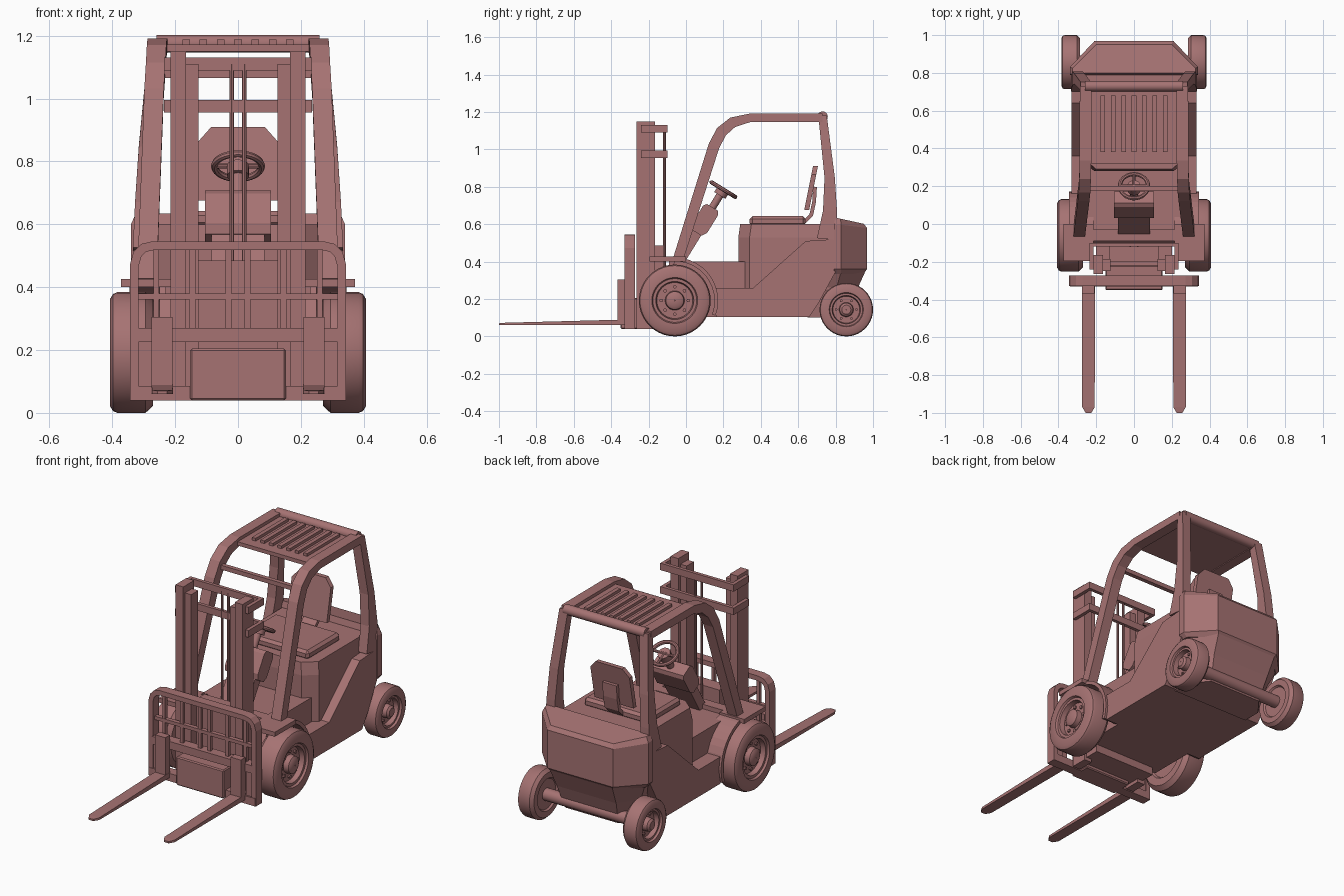
import bpy, bmesh, math
from mathutils import Vector

cube = bpy.data.objects.get("Cube")
if cube:
    bpy.data.objects.remove(cube, do_unlink=True)

paint = bpy.data.materials.new("dusty_red")
paint.use_nodes = True
COLOUR = (0.38, 0.17, 0.17, 1)
paint.diffuse_color = COLOUR
paint.node_tree.nodes["Principled BSDF"].inputs["Base Color"].default_value = COLOUR
X, Y, Z = Vector((1, 0, 0)), Vector((0, 1, 0)), Vector((0, 0, 1))


def finish(name, bm, mirror=False, smooth=False, bevel=0):
    bmesh.ops.remove_doubles(bm, verts=bm.verts, dist=0.0001)
    bmesh.ops.recalc_face_normals(bm, faces=bm.faces)
    mesh = bpy.data.meshes.new(name)
    bm.to_mesh(mesh)
    bm.free()
    mesh.materials.append(paint)
    ob = bpy.data.objects.new(name, mesh)
    bpy.context.collection.objects.link(ob)
    if bevel:
        mod = ob.modifiers.new("bevel", 'BEVEL')
        mod.width, mod.segments = bevel, 1
    if mirror:
        ob.modifiers.new("mirror", 'MIRROR')
    if smooth:
        bpy.ops.object.select_all(action='DESELECT')
        ob.select_set(True)
        bpy.context.view_layer.objects.active = ob
        bpy.ops.object.shade_smooth_by_angle(angle=math.radians(35))
    return ob


def loft(name, rings, closed=False, **kw):
    """Skin matching rings of points, capping the two ends."""
    bm = bmesh.new()
    vs = [[bm.verts.new(p) for p in ring] for ring in rings]
    n = len(vs[0])
    for a, b in zip(vs, vs[1:]):
        for i in range(n):
            j = (i + 1) % n
            bm.faces.new((a[i], a[j], b[j], b[i]))
    if not closed:
        bm.faces.new(vs[0])
        bm.faces.new(vs[-1])
    return finish(name, bm, **kw)


def prism_x(name, profile, x0, x1, **kw):
    return loft(name, [[(x, y, z) for y, z in profile] for x in (x0, x1)], **kw)


def box(name, xs, ys, zs, **kw):
    (y0, y1), (z0, z1) = ys, zs
    return prism_x(name, [(y0, z0), (y1, z0), (y1, z1), (y0, z1)], *xs, **kw)


def sweep(name, path, axis, wide, thick, **kw):
    """Rectangular bar along a path, mitred at its corners; wide runs along axis."""
    pts = [Vector(p) for p in path]
    thick = thick if isinstance(thick, list) else [thick] * len(pts)
    rings = []
    for i, p in enumerate(pts):
        a = (p - pts[max(i - 1, 0)]).normalized()
        b = (pts[min(i + 1, len(pts) - 1)] - p).normalized()
        t = (a + b).normalized()
        n = axis.cross(t).normalized()
        n *= thick[i] / 2 / max(t.dot(b if b.length else a), 0.5)
        w = axis * wide / 2
        rings.append([p + n + w, p - n + w, p - n - w, p + n - w])
    return loft(name, rings, **kw)


def rod(name, p, q, radius, sides=16, **kw):
    p, q = Vector(p), Vector(q)
    d = (q - p).normalized()
    u = d.orthogonal().normalized()
    v = d.cross(u)
    angles = [math.tau * i / sides for i in range(sides)]
    rings = [[c + (u * math.cos(a) + v * math.sin(a)) * radius for a in angles] for c in (p, q)]
    return loft(name, rings, smooth=True, **kw)


def wheel(name, y, r, x0, x1, bolts):
    """Tyre, dished rim and hub turned from one profile, with a ring of bolts."""
    m, w = (x0 + x1) / 2, (x1 - x0) / 2
    prof = [(.01, -w * .8), (.6, -w * .8), (.65, -w), (.88, -w), (1, -w * .65), (1, w * .65),
            (.97, w * .85), (.88, w), (.64, w), (.61, w - .012), (.53, w - .012), (.5, w - .04),
            (.27, w - .04), (.25, w - .01), (.17, w), (.01, w)]
    rings = []
    for k in range(40):
        a = math.tau * k / 40
        rings.append([(m + dx, y + r * f * math.cos(a), r + r * f * math.sin(a)) for f, dx in prof])
    loft(name, rings + rings[:1], closed=True, mirror=True, smooth=True)
    for k in range(bolts):
        a = math.tau * k / bolts
        cy, cz = y + r * .38 * math.cos(a), r + r * .38 * math.sin(a)
        rod(f"{name}_bolt_{k}", (x1 - .05, cy, cz), (x1 - .03, cy, cz), r * .05, 8, mirror=True)


# Wheels and axles
wheel("front_wheel", -0.06, 0.192, 0.27, 0.408, 8)
wheel("rear_wheel", 0.857, 0.143, 0.285, 0.385, 6)
rod("front_axle", (-0.3, -0.06, 0.19), (0.3, -0.06, 0.19), 0.05)
rod("rear_axle", (-0.3, 0.857, 0.143), (0.3, 0.857, 0.143), 0.035)

# Chassis, side panels and front fenders
prism_x("chassis", [(-0.12, 0.105), (0.7, 0.105), (0.7, 0.4), (-0.06, 0.4), (-0.12, 0.3)], -0.25, 0.25)
prism_x("side_panels", [(0.16, 0.105), (0.66, 0.105), (0.71, 0.18), (0.8, 0.345), (0.8, 0.52),
                        (0.64, 0.51), (0.36, 0.26), (0.16, 0.26)], -0.332, 0.332)
arch = [(0.28, -0.06 + 0.222 * math.cos(a), 0.19 + 0.222 * math.sin(a))
        for a in [math.radians(d) for d in range(-20, 96, 10)]]
sweep("front_fender", arch, X, 0.13, 0.02, mirror=True)
box("fender_plate", (0.215, 0.372), (-0.195, 0.0), (0.4, 0.426), mirror=True)
box("front_cowl", (-0.23, 0.23), (-0.09, -0.03), (0.37, 0.426))


# Engine hood with cut front corners
def outline(hw, hb, y0, ym, y1, zf):
    return [(x, y, zf(y)) for x, y in
            ((-hw, y0), (hw, y0), (hw, ym), (hb, y1), (-hb, y1), (-hw, ym))]


def hood_ring(z, grow):
    w, y = 0.28 + grow, 0.28 - grow
    return [(-w, 0.8, z), (w, 0.8, z), (w, y + 0.06, z), (w - 0.07, y, z), (-w + 0.07, y, z), (-w, y + 0.06, z)]


loft("engine_hood", [hood_ring(0.25, 0), hood_ring(0.53, 0), hood_ring(0.6, -0.01)])

# Counterweight and tapered tail
loft("counterweight", [
    outline(0.32, 0.19, 0.79, 0.83, 0.95, lambda y: 0.335),
    outline(0.34, 0.21, 0.79, 0.83, 0.968, lambda y: 0.36),
    outline(0.34, 0.21, 0.79, 0.83, 0.968, lambda y: 0.6 - (y - 0.8) * 0.12),
    outline(0.325, 0.2, 0.8, 0.825, 0.95, lambda y: 0.635 - (y - 0.8) * 0.22)])
loft("tail", [
    outline(0.25, 0.17, 0.65, 0.76, 0.86, lambda y: 0.1),
    outline(0.27, 0.19, 0.65, 0.8, 0.91, lambda y: 0.24),
    outline(0.32, 0.2, 0.65, 0.83, 0.96, lambda y: 0.35)])

# Seat
box("seat_cushion", (-0.21, 0.21), (0.34, 0.64), (0.59, 0.643), bevel=0.015)
back = [(-0.125, 0), (0.125, 0), (0.125, 0.19), (0.085, 0.235), (-0.085, 0.235), (-0.125, 0.19)]
loft("seat_back", [[(x, 0.645 + h * 0.2 + d, 0.675 + h) for x, h in back] for d in (-0.013, 0.013)])
sweep("seat_bracket", [(0, 0.63, 0.61), (0, 0.67, 0.65), (0, 0.685, 0.72), (0, 0.69, 0.8)], X, 0.09, 0.02)

# Steering column and wheel
foot = Vector((0, 0.0, 0.46))
centre = Vector((0, 0.2, 0.785))
axis = (centre - foot).normalized()


def along(d):
    return foot + axis * d


sweep("column_base", [along(-0.07), along(0.14)], X, 0.17, 0.055)
sweep("column_box", [along(0.11), along(0.14), along(0.25), along(0.27)], X, 0.21, [0.06, 0.095, 0.095, 0.07])
rod("steering_shaft", along(0.2), along(0.37), 0.02)
rod("steering_hub", along(0.345), along(0.385), 0.035)
bpy.ops.mesh.primitive_torus_add(major_radius=0.075, minor_radius=0.011, major_segments=32, minor_segments=8,
                                 location=centre, rotation=axis.to_track_quat('Z', 'Y').to_euler())
rim = bpy.context.object
rim.name = "steering_wheel"
rim.data.materials.append(paint)
bpy.ops.object.shade_smooth_by_angle()
down = X.cross(axis)
for k, d in enumerate((X, -X, -down)):
    rod(f"steering_spoke_{k}", centre, centre + d * 0.075, 0.008, 8)

# Overhead guard
sweep("guard_front_rail", [(0.29, -0.04, 0.42), (0.267, 0.15, 1.02), (0.262, 0.19, 1.095), (0.259, 0.25, 1.145),
                           (0.257, 0.34, 1.168), (0.256, 0.73, 1.168)], X, 0.062,
      [0.055, 0.06, 0.06, 0.055, 0.045, 0.045], mirror=True)
sweep("guard_rear_post", [(0.256, 0.73, 1.18), (0.288, 0.768, 0.85), (0.3, 0.77, 0.67), (0.307, 0.755, 0.52)],
      X, 0.055, [0.045, 0.055, 0.075, 0.11], mirror=True)
rod("guard_rear_tube", (-0.26, 0.73, 1.175), (0.26, 0.73, 1.175), 0.028)
box("guard_front_bar", (-0.25, 0.25), (0.175, 0.2), (1.065, 1.09))
box("roof_panel", (-0.24, 0.24), (0.32, 0.72), (1.15, 1.172))
for k in range(7):
    x = -0.165 + k * 0.055
    box(f"roof_slat_{k}", (x - 0.012, x + 0.012), (0.38, 0.68), (1.17, 1.188))

# Mast uprights, bracing and lift rods
box("outer_mast", (0.165, 0.215), (-0.265, -0.165), (0.04, 1.15), mirror=True)
box("inner_mast", (0.125, 0.167), (-0.25, -0.185), (0.06, 1.11), mirror=True)
for k, z in enumerate((1.11, 0.975)):
    sweep(f"mast_brace_{k}", [(-0.225, -0.24, z), (-0.225, -0.11, z), (0.225, -0.11, z), (0.225, -0.24, z)],
          Z, 0.04, 0.02)
rod("lift_rod", (0.02, -0.115, 0.3), (0.02, -0.115, 1.11), 0.007, 8, mirror=True)
box("mast_foot", (-0.2, 0.2), (-0.25, -0.08), (0.06, 0.2))
box("mast_cross_plate", (-0.13, 0.13), (-0.2, -0.12), (0.2, 0.485))

# Carriage and load backrest
half = [(0.33, -0.3, 0.04), (0.33, -0.3, 0.47), (0.32, -0.3, 0.505), (0.3, -0.3, 0.525), (0.27, -0.3, 0.532)]
sweep("backrest_frame", half + [(-x, y, z) for x, y, z in reversed(half)], Y, 0.055, 0.028)
box("backrest_bar", (-0.32, 0.32), (-0.31, -0.285), (0.36, 0.38))
for x in (0.03, 0.145, 0.26):
    box("backrest_upright", (x - 0.009, x + 0.009), (-0.308, -0.288), (0.25, 0.53), mirror=True)
box("carriage_upper_bar", (-0.32, 0.32), (-0.33, -0.272), (0.225, 0.27))
box("carriage_lower_bar", (-0.34, 0.34), (-0.33, -0.272), (0.04, 0.085))
box("carriage_end_plate", (0.275, 0.317), (-0.32, -0.28), (0.08, 0.23), mirror=True)
box("carriage_box", (-0.152, 0.152), (-0.35, -0.22), (0.04, 0.205), bevel=0.006)

# Forks
box("fork_shank", (0.208, 0.275), (-0.367, -0.325), (0.06, 0.305), mirror=True)
stations = [(-0.33, 0.034, 0.09), (-0.97, 0.033, 0.073), (-1.0, 0.015, 0.07)]
loft("fork_blade", [[(0.241 - w, y, 0.06), (0.241 + w, y, 0.06), (0.241 + w, y, t), (0.241 - w, y, t)]
                    for y, w, t in stations], mirror=True)
